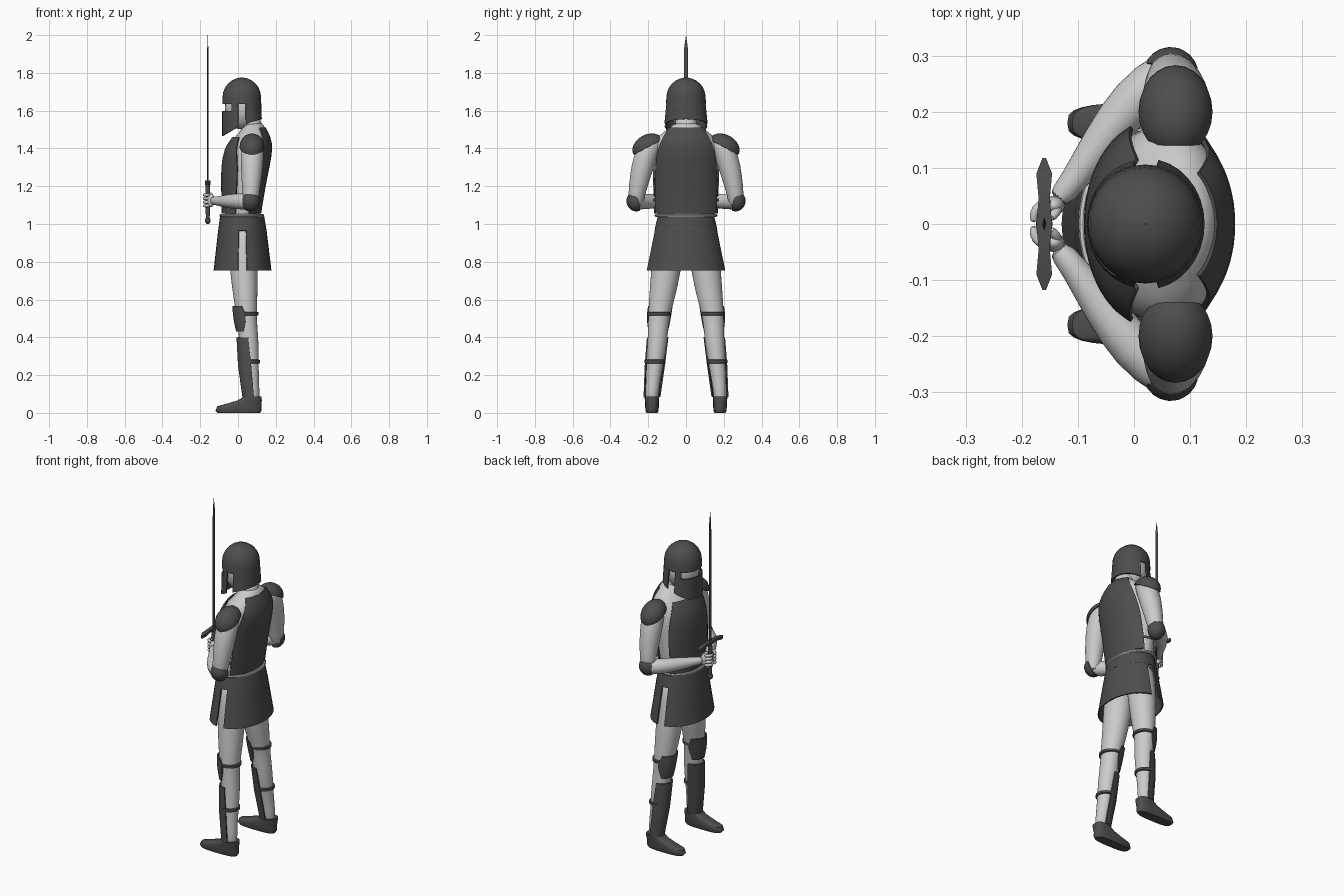
import bpy, bmesh, math
from mathutils import Vector

if "Cube" in bpy.data.objects:
    bpy.data.objects.remove(bpy.data.objects["Cube"])

steel = bpy.data.materials.new("dark_steel")
steel.diffuse_color = (0.075, 0.075, 0.075, 1)
steel.use_nodes = True
steel.node_tree.nodes["Principled BSDF"].inputs["Base Color"].default_value = steel.diffuse_color


def finish(name, bm, dark=False, mirror=False, smooth=0, thick=0):
    me = bpy.data.meshes.new(name)
    bm.to_mesh(me)
    bm.free()
    ob = bpy.data.objects.new(name, me)
    bpy.context.collection.objects.link(ob)
    if dark:
        me.materials.append(steel)
    if smooth:
        m = ob.modifiers.new("smooth", 'SUBSURF')
        m.levels = smooth
        m.boundary_smooth = 'PRESERVE_CORNERS'
    if thick:
        m = ob.modifiers.new("thickness", 'SOLIDIFY')
        m.thickness, m.offset = thick, -1
    if mirror:
        m = ob.modifiers.new("mirror", 'MIRROR')
        m.use_axis = (False, True, False)
    return ob


def skin(rings, closed, caps):
    """Join rings of points into a surface."""
    bm = bmesh.new()
    rows = [[bm.verts.new(p) for p in r] for r in rings]
    n = len(rows[0])
    for a, b in zip(rows, rows[1:]):
        for j in range(n if closed else n - 1):
            k = (j + 1) % n
            bm.faces.new((a[j], a[k], b[k], b[j]))
    if caps:
        bm.faces.new(rows[0][::-1])
        bm.faces.new(rows[-1])
    return bm


def loft(name, rows, n=24, p=2, caps=True, **kw):
    """Closed stack of ellipses; each row is z, cx, cy, rx, ry."""
    def se(v, r):
        return r * math.copysign(abs(v) ** (2 / p), v)
    rings = []
    for z, cx, cy, rx, ry in rows:
        a = [2 * math.pi * i / n for i in range(n)]
        rings.append([(cx + se(math.cos(t), rx), cy + se(math.sin(t), ry), z) for t in a])
    return finish(name, skin(rings, True, caps), **kw)


def plate(name, rows, facing=180, n=14, thick=0.007, **kw):
    """Open curved plate; each row is z, cx, cy, rx, ry, start, end angle, dz at its middle."""
    rings = []
    for z, cx, cy, rx, ry, a0, a1, dz in rows:
        ring = []
        for i in range(n + 1):
            r = math.radians(a0 + (a1 - a0) * i / n)
            t = r + math.radians(facing)
            ring.append((cx + rx * math.cos(t), cy + ry * math.sin(t), z + dz * math.cos(r)))
        rings.append(ring)
    return finish(name, skin(rings, False, False), dark=True, thick=thick, **kw)


def half(rows):
    """Rows with one half angle become symmetric start/end angles."""
    return [(*r[:5], -r[5], r[5], r[6] if len(r) > 6 else 0) for r in rows]


def tube(name, pts, n=14, **kw):
    """Round limb through points x, y, z, radius."""
    P = [Vector(p[:3]) for p in pts]
    rings = []
    for i, c in enumerate(P):
        d = P[min(i + 1, len(P) - 1)] - P[max(i - 1, 0)]
        q = d.to_track_quat('Z', 'Y')
        rings.append([c + q @ Vector((math.cos(t), math.sin(t), 0)) * pts[i][3]
                      for t in (2 * math.pi * k / n for k in range(n))])
    return finish(name, skin(rings, True, True), **kw)


def ball(name, centre, radii, direction=(0, 0, 1), dome=False, seg=24, **kw):
    bm = bmesh.new()
    bmesh.ops.create_uvsphere(bm, u_segments=seg, v_segments=seg // 2, radius=1)
    if dome:
        bmesh.ops.delete(bm, geom=[v for v in bm.verts if v.co.z < -0.01], context='VERTS')
    q = Vector(direction).to_track_quat('Z', 'Y') if direction != (0, 0, 1) else None
    for v in bm.verts:
        c = Vector([a * b for a, b in zip(v.co, radii)])
        v.co = (q @ c if q else c) + Vector(centre)
    return finish(name, bm, thick=0.006 if dome else 0, **kw)


# Body, neck and head
loft("torso", [(0.93, .03, 0, .09, .13), (1.06, .02, 0, .093, .158), (1.2, .028, 0, .106, .168),
               (1.33, .042, 0, .118, .175), (1.42, .06, 0, .115, .18), (1.47, .078, 0, .085, .145),
               (1.51, .085, 0, .058, .085), (1.54, .08, 0, .05, .055)], smooth=1)
loft("neck", [(1.45, .09, 0, .06, .065), (1.52, .075, 0, .055, .058), (1.6, .05, 0, .055, .055)], smooth=1)
ball("head", (.022, 0, 1.615), (.092, .09, .115))

# Cuirass
prof = [(1.055, .018, 0, .105, .178), (1.2, .028, 0, .118, .182), (1.3, .038, 0, .129, .186),
        (1.4, .055, 0, .131, .187), (1.46, .072, 0, .102, .158), (1.51, .082, 0, .066, .11)]
plate("breastplate", half([(*r, a) for r, a in zip(prof, (72, 72, 72, 58, 48))]), smooth=1)
plate("backplate", half([(*r, a) for r, a in zip(prof, (66, 65, 62, 54, 50, 58))]), facing=0, smooth=1)
loft("side_strap", [(1.12, .022, 0, .104, .172), (1.135, .023, 0, .105, .173)], caps=False, n=32, dark=True)

# Belt and skirt
bm = bmesh.new()
belt = [[(.02 + (.111 + .008 * math.cos(b)) * math.cos(a), (.158 + .008 * math.cos(b)) * math.sin(a),
          1.045 + .008 * math.sin(b)) for a in (math.tau * i / 40 for i in range(40))]
        for b in (math.tau * j / 8 for j in range(9))]
bm.free()
finish("belt", skin(belt, True, False))
loft("skirt_band", [(.965, .023, 0, .1285, .167), (1.04, .022, 0, .117, .15)], n=40, caps=False, dark=True,
     thick=.007)
flap = [(.755, .024, 0, .153, .21), (.965, .023, 0, .1285, .167)]
plate("skirt_front", half([(*r, 81) for r in flap]))
plate("skirt_back", half([(*r, 81) for r in flap]), facing=0)

# Helmet: dome, face mask, visor side strips, neck guard
dome = [(1.635, .02, 0, .103, .106), (1.67, .02, 0, .102, .104)]
dome += [(1.67 + .105 * math.sin(t), .02, 0, .102 * math.cos(t), .104 * math.cos(t))
         for t in (math.radians(d) for d in (15, 30, 45, 60, 73, 83, 89.5))]
loft("helmet_dome", dome, n=32, caps=False, dark=True, thick=.007)
plate("face_mask", half([(1.525, .02, 0, .104, .115, 79, -.058), (1.597, .02, 0, .104, .109, 79)]))
plate("visor_side", [(1.59, .02, 0, .104, .109, -79, -59, 0), (1.64, .02, 0, .103, .106, -79, -59, 0)],
      n=4, mirror=True)
plate("neck_guard", half([(1.525, .022, 0, .104, .117, 78, .03), (1.64, .02, 0, .103, .106, 78)]), facing=0)

# Legs
loft("leg", [(1.0, .03, .075, .085, .07), (.9, .03, .09, .08, .08), (.75, .03, .106, .074, .08),
             (.6, .04, .128, .063, .068), (.5, .046, .145, .053, .056), (.42, .055, .148, .051, .053),
             (.33, .06, .157, .051, .05), (.25, .063, .165, .046, .045), (.12, .076, .18, .037, .035),
             (.05, .08, .181, .037, .034)][::-1], smooth=1, mirror=True)
plate("knee_guard", half([(.43, .046, .147, .056, .055, 70), (.47, .046, .146, .066, .06, 82),
                          (.52, .046, .143, .074, .066, 88), (.565, .044, .136, .074, .069, 70)]),
      smooth=1, mirror=True)
plate("greave", half([(.085, .077, .18, .054, .045, 98), (.25, .063, .165, .063, .054, 96),
                      (.4, .056, .15, .064, .057, 88)]), mirror=True)
for nm, z, cx, cy, r in (("knee_strap", .515, .045, .142, .064), ("greave_strap", .262, .062, .164, .055)):
    loft(nm, [(z, cx, cy, r - .006, r - .006), (z + .003, cx, cy, r, r), (z + .017, cx, cy, r, r),
              (z + .02, cx, cy, r - .006, r - .006)], dark=True, mirror=True)
loft("shoe", [(0, .005, .18, .112, .03), (.012, .003, .18, .122, .035), (.035, .007, .18, .117, .036),
              (.05, .035, .18, .09, .036), (.066, .062, .181, .064, .037), (.088, .079, .181, .046, .038)],
     p=3, dark=True, mirror=True)

# Arms and arm guards
tube("upper_arm", [(.078, .15, 1.45, .04), (.076, .19, 1.42, .06), (.075, .222, 1.34, .063),
                   (.072, .243, 1.25, .056), (.068, .262, 1.16, .046), (.065, .266, 1.085, .04)],
     smooth=1, mirror=True)
tube("forearm", [(.085, .285, 1.115, .03), (.06, .27, 1.118, .043), (.0, .225, 1.12, .044),
                 (-.06, .145, 1.12, .036), (-.112, .07, 1.122, .023), (-.14, .04, 1.125, .022)],
     smooth=1, mirror=True)
ball("shoulder_guard", (.074, .2, 1.408), (.066, .088, .066), (0, .47, .88), dome=True, dark=True, mirror=True)
ball("elbow_guard", (.065, .265, 1.12), (.05, .054, .05), (.3, .88, -.3), dome=True, dark=True, mirror=True)

# Hands closed on the grip
ball("palm", (-.143, .033, 1.125), (.02, .017, .036), seg=16, mirror=True)
for i in range(4):
    z = 1.097 + .019 * i
    tube("finger", [(-.145, .04, z, .009), (-.17, .034, z, .01), (-.18, .018, z, .009), (-.178, .002, z, .007)],
         n=8, smooth=1, mirror=True)
tube("thumb", [(-.135, .035, 1.135, .01), (-.138, .02, 1.155, .01), (-.15, .008, 1.166, .007)], n=8,
     smooth=1, mirror=True)

# Sword
loft("blade", [(1.22, -.16, 0, .004, .013), (1.93, -.16, 0, .003, .01), (2.0, -.16, 0, .0003, .0005)],
     n=4, dark=True)
loft("grip", [(1.03, -.16, 0, .01, .01), (1.12, -.16, 0, .013, .013), (1.22, -.16, 0, .011, .011)],
     n=16, dark=True)
ball("pommel", (-.16, 0, 1.018), (.015, .017, .018), seg=16, dark=True)
ends = [(-.118, .003, -.012), (-.09, .014, -.006), (-.045, .01, 0), (0, .014, 0)]
ends += [(-y, w, d) for y, w, d in ends[-2::-1]]
guard = [[(-.16 + sx * w, y, 1.222 + d + sz * .008) for sx, sz in ((1, -1), (1, 1), (-1, 1), (-1, -1))]
         for y, w, d in ends]
finish("crossguard", skin(guard, True, True), dark=True)

# Bake the modifiers, then smooth shade
bpy.ops.object.select_all(action='SELECT')
bpy.context.view_layer.objects.active = bpy.context.selected_objects[0]
bpy.ops.object.convert(target='MESH')
bpy.ops.object.shade_smooth_by_angle(angle=math.radians(40))
